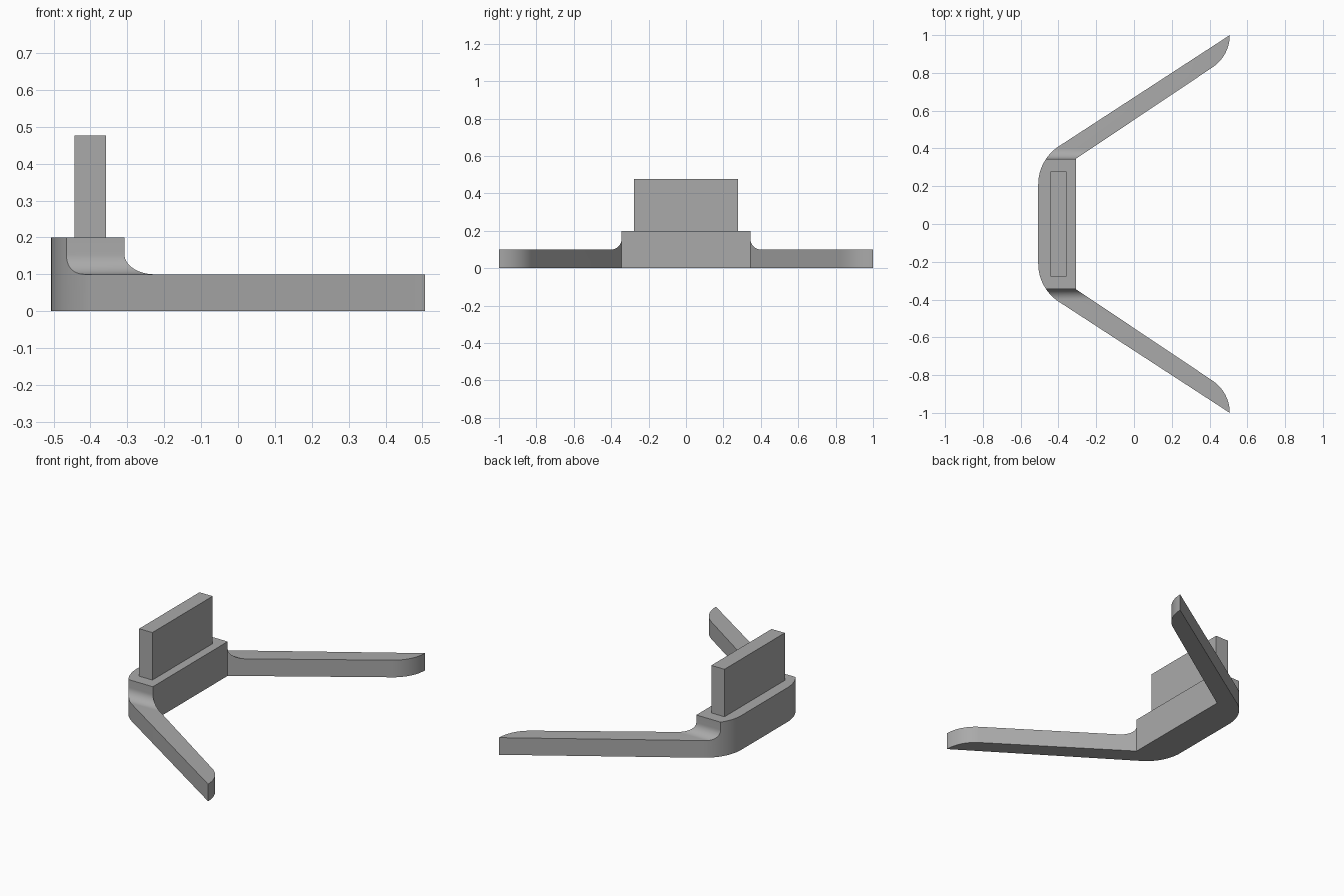
import bpy, bmesh
from math import radians, sin, cos, pi
from mathutils import Vector, Matrix

cube = bpy.data.objects.get("Cube")
if cube:
    bpy.data.objects.remove(cube)

grey = bpy.data.materials.new("plain grey")
grey.use_nodes = True
tone = (0.4, 0.4, 0.4, 1)
grey.diffuse_color = tone
grey.node_tree.nodes["Principled BSDF"].inputs["Base Color"].default_value = tone


def fillet(start, corner, end, steps=16):
    """Circular arc tangent to both legs of a corner (legs of equal length)."""
    a, c, b = Vector(start), Vector(corner), Vector(end)
    reach = (a - c).length
    u, v = (a - c).normalized(), (b - c).normalized()
    half = u.angle(v) / 2
    radius = reach * sin(half) / cos(half)
    centre = c + (u + v).normalized() * (reach / cos(half))
    p, q = a - centre, b - centre
    sweep = p.angle(q)
    return [centre + (p * sin(sweep * (1 - i / steps)) + q * sin(sweep * i / steps)) / sin(sweep)
            for i in range(steps + 1)]


def prism(name, outline, depth, matrix=Matrix()):
    """Extrude a flat outline by depth, then place it."""
    bm = bmesh.new()
    face = bm.faces.new([bm.verts.new((p[0], p[1], 0)) for p in outline])
    new = bmesh.ops.extrude_face_region(bm, geom=[face])["geom"]
    bmesh.ops.translate(bm, vec=(0, 0, depth),
                        verts=[g for g in new if isinstance(g, bmesh.types.BMVert)])
    bm.transform(matrix)
    bmesh.ops.recalc_face_normals(bm, faces=bm.faces)
    mesh = bpy.data.meshes.new(name)
    bm.to_mesh(mesh)
    bm.free()
    mesh.materials.append(grey)
    obj = bpy.data.objects.new(name, mesh)
    bpy.context.collection.objects.link(obj)
    return obj


def mirrored(points, axis):
    """Close a half outline with its mirror image."""
    flip = [Vector((-p[0], p[1])) if axis == 0 else Vector((p[0], -p[1])) for p in points]
    return list(points) + flip[::-1]


# Plan of the bracket: rounded bend, splayed arm, rounded tip, inner corner
along = Vector((1, 0.655)).normalized()
bend, tip = Vector((-0.507, 0.34)), Vector((0.507, 0.889))
plan = fillet(bend - Vector((0, 0.13)), bend, bend + along * 0.13)
plan += fillet(tip + Vector((0, 0.111)), tip, tip - along * 0.111)
plan.append(Vector((-0.308, 0.345)))
bracket = prism("bracket", mirrored(plan, 1), 0.2)

# Side profile: tall middle stepping down to low arms through a small cove
side = [Vector((1.1, -0.1)), Vector((1.1, 0.1))]
side += fillet((0.4, 0.1), (0.345, 0.1), (0.345, 0.155), 12)
side.append(Vector((0.345, 0.3)))
turn = Matrix(((0, 0, 1, -1), (1, 0, 0, 0), (0, 1, 0, 0), (0, 0, 0, 1)))
cutter = prism("profile_cutter", mirrored(side, 0), 2, turn)
cutter.hide_render = True

cut = bracket.modifiers.new("step", "BOOLEAN")
cut.operation = "INTERSECT"
cut.solver = "EXACT"
cut.object = cutter
bpy.context.view_layer.objects.active = bracket
bracket.select_set(True)
bpy.ops.object.modifier_apply(modifier=cut.name)
bpy.data.objects.remove(cutter)
bpy.ops.object.shade_smooth_by_angle(angle=radians(25))

# Upright plate standing on the middle of the bracket
plate = [(-0.443, -0.278), (-0.358, -0.278), (-0.358, 0.278), (-0.443, 0.278)]
prism("upright_plate", plate, 0.277, Matrix.Translation((0, 0, 0.2)))
